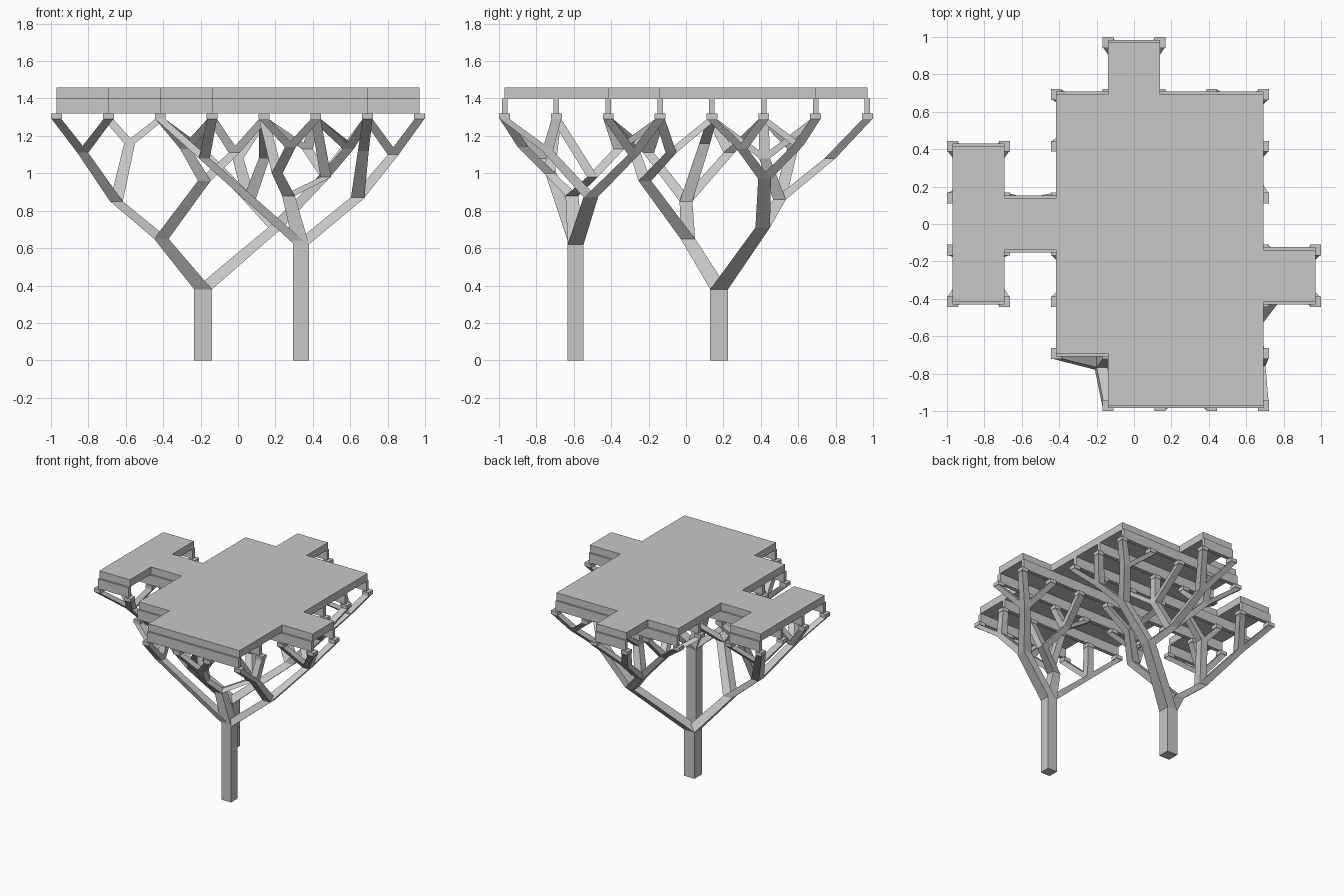
import bpy
import bmesh
from mathutils import Vector

cube = bpy.data.objects.get("Cube")
if cube:
    bpy.data.objects.remove(cube)

grey = bpy.data.materials.new("pale_grey")
grey.use_nodes = True
grey.diffuse_color = (0.58, 0.58, 0.58, 1)
grey.node_tree.nodes["Principled BSDF"].inputs["Base Color"].default_value = grey.diffuse_color

STEP = 1.94 / 7                      # spacing of the support grid
CAP_LOW, CAP_TOP, DECK_LOW, DECK_TOP = 1.29, 1.32, 1.40, 1.46
CAP_W, BEAM_W = 0.058, 0.03


def grid(i, j, z):
    return Vector((-0.97 + i * STEP, -0.97 + j * STEP, z))


def rectangle(centre, sx, sy):
    corners = ((-1, -1), (1, -1), (1, 1), (-1, 1))
    return [centre + Vector((a * sx / 2, b * sy / 2, 0)) for a, b in corners]


def loft(bm, low, high):
    """Closed solid between two matching horizontal outlines."""
    a = [bm.verts.new(p) for p in low]
    b = [bm.verts.new(p) for p in high]
    bm.faces.new(a[::-1])
    bm.faces.new(b)
    for k in range(len(a)):
        n = (k + 1) % len(a)
        bm.faces.new((a[k], a[n], b[n], b[k]))


def post(bm, p, q, w0, w1):
    loft(bm, rectangle(p, w0, w0), rectangle(q, w1, w1))


def finish(bm, name):
    bmesh.ops.recalc_face_normals(bm, faces=bm.faces)
    mesh = bpy.data.meshes.new(name)
    bm.to_mesh(mesh)
    bm.free()
    mesh.materials.append(grey)
    obj = bpy.data.objects.new(name, mesh)
    bpy.context.collection.objects.link(obj)


# Deck slab, outlined on the grid
outline = [(3, 0), (6, 0), (6, 2), (7, 2), (7, 3), (6, 3), (6, 6), (4, 6),
           (4, 7), (3, 7), (3, 6), (2, 6), (2, 4), (1, 4), (1, 5), (0, 5),
           (0, 2), (1, 2), (1, 3), (2, 3), (2, 1), (3, 1)]
bm = bmesh.new()
loft(bm, [grid(i, j, DECK_LOW) for i, j in outline],
     [grid(i, j, DECK_TOP) for i, j in outline])
finish(bm, "deck")

# Joists along x: row -> spans of columns
spans = {0: [(3, 6)], 1: [(2, 6)], 2: [(0, 1), (2, 7)], 3: [(0, 7)],
         4: [(0, 6)], 5: [(0, 1), (2, 6)], 6: [(2, 6)], 7: [(3, 4)]}
bm = bmesh.new()
for row, parts in spans.items():
    for start, end in parts:
        low, high = [rectangle(grid((start + end) / 2, row, z),
                               (end - start) * STEP, BEAM_W)
                     for z in (CAP_TOP, DECK_LOW)]
        loft(bm, low, high)
finish(bm, "joists")


def build_tree(name, base, width, nodes):
    """nodes: key -> (parent, position, width, grid tips carried)."""
    joints = {"top": (Vector(base), width)}
    trunk = bmesh.new()
    post(trunk, Vector((base[0], base[1], 0)), Vector(base), width, width)
    finish(trunk, name + "_trunk")
    limbs, caps = bmesh.new(), bmesh.new()
    for key, (parent, pos, w, tips) in nodes.items():
        joints[key] = (Vector(pos), w)
        p, pw = joints[parent]
        post(limbs, p, joints[key][0], min(pw, w * 1.25), w)
        for i, j in tips:
            post(limbs, joints[key][0], grid(i, j, CAP_LOW), w, CAP_W * 0.9)
            post(caps, grid(i, j, CAP_LOW), grid(i, j, CAP_TOP), CAP_W, CAP_W)
    finish(limbs, name + "_branches")
    finish(caps, name + "_caps")


BIG, MID, THIN = 0.078, 0.068, 0.058

# Larger support: left half holds the side wing, right half the rear
build_tree("rear_support", (-0.187, 0.177, 0.38), 0.095, {
    "west": ("top", (-0.41, 0.01, 0.65), BIG, []),
    "wing": ("west", (-0.65, 0, 0.85), MID, []),
    "wing_front": ("wing", (-0.83, -0.2, 1.11), THIN, [(0, 2), (0, 3), (1, 2), (1, 3)]),
    "wing_back": ("wing", (-0.83, 0.23, 1.11), THIN, [(0, 4), (0, 5), (1, 5)]),
    "wing_inner": ("wing", (-0.58, 0.1, 1.16), THIN, [(1, 4), (2, 4)]),
    "middle": ("west", (-0.18, -0.22, 0.96), MID, []),
    "middle_left": ("middle", (-0.28, -0.28, 1.13), THIN, [(2, 2), (2, 3), (3, 2)]),
    "middle_right": ("middle", (-0.02, -0.08, 1.11), THIN, [(3, 3), (4, 3), (3, 4)]),
    "east": ("top", (0.2, 0.41, 0.71), BIG, []),
    "back": ("east", (0.06, 0.5, 0.86), MID, []),
    "back_tip": ("back", (0, 0.77, 1.08), THIN, [(3, 7), (4, 7)]),
    "back_left": ("back", (-0.2, 0.57, 1.13), THIN, [(2, 5), (2, 6), (3, 5), (3, 6)]),
    "back_mid": ("back", (0.14, 0.42, 1.08), THIN, [(4, 4), (4, 5), (4, 6)]),
    "side": ("east", (0.45, 0.42, 0.97), MID, []),
    "side_front": ("side", (0.59, 0.3, 1.13), THIN, [(5, 4), (6, 4), (6, 5)]),
    "side_back": ("side", (0.59, 0.6, 1.15), THIN, [(5, 5), (5, 6), (6, 6)]),
})

# Smaller support: three limbs under the front of the deck
build_tree("front_support", (0.337, -0.59, 0.62), 0.085, {
    "corner": ("top", (-0.18, -0.75, 1.08), THIN, [(2, 1), (3, 0), (3, 1)]),
    "centre": ("top", (0.27, -0.61, 0.88), MID, []),
    "lean": ("centre", (0.21, -0.73, 1.0), THIN, [(4, 1)]),
    "edge": ("lean", (0.28, -0.87, 1.14), THIN, [(4, 0), (5, 0)]),
    "inner": ("centre", (0.47, -0.5, 0.98), THIN, [(5, 1)]),
    "inner_tip": ("inner", (0.37, -0.36, 1.13), THIN, [(4, 2), (5, 2), (5, 3)]),
    "right": ("top", (0.64, -0.51, 0.87), BIG, []),
    "balcony": ("right", (0.83, -0.28, 1.1), THIN, [(6, 2), (6, 3), (7, 2), (7, 3)]),
    "outer": ("right", (0.67, -0.74, 1.12), THIN, [(6, 0), (6, 1)]),
})
